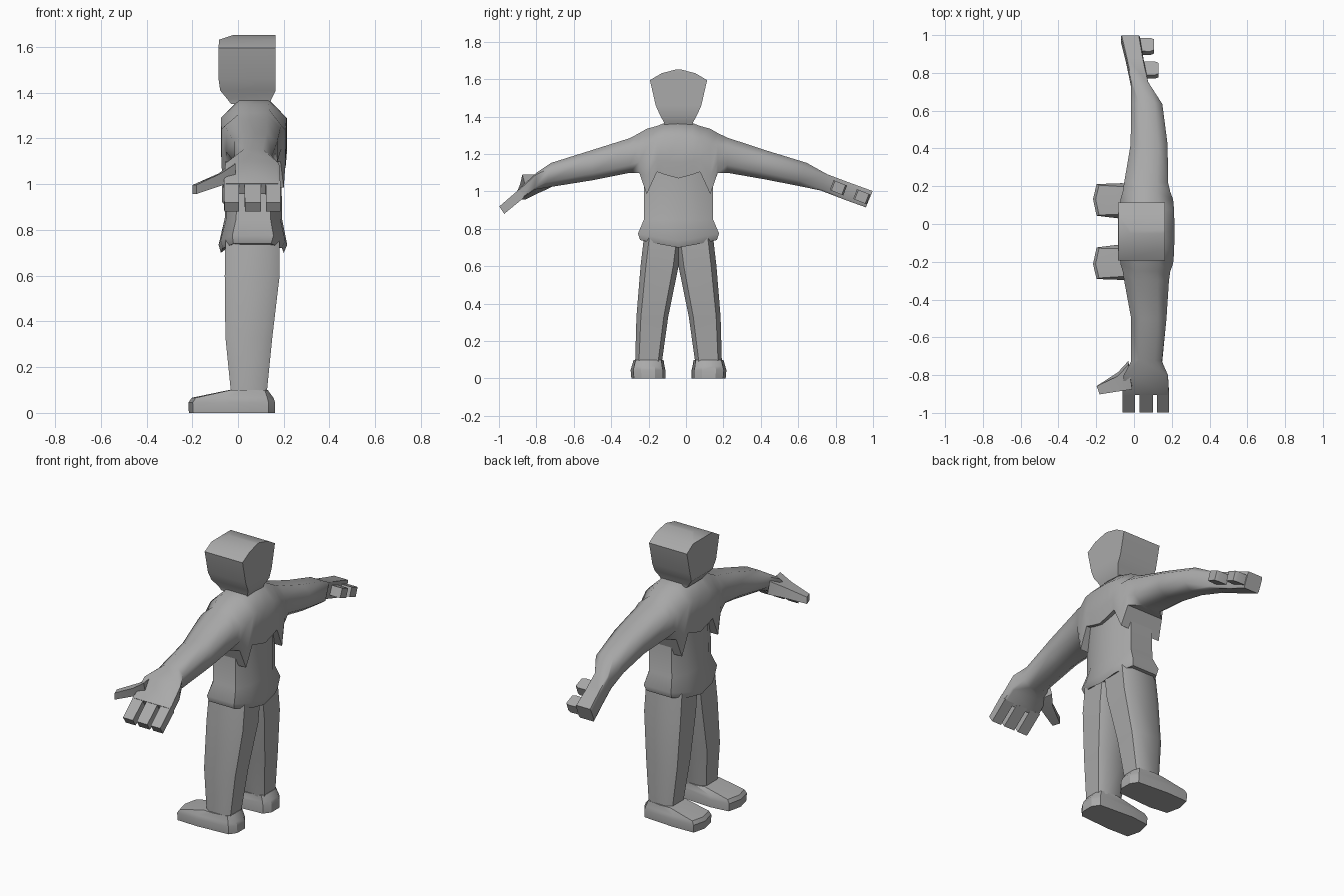
import bpy, bmesh, math
from mathutils import Vector as V

if "Cube" in bpy.data.objects:
    bpy.data.objects.remove(bpy.data.objects["Cube"])

MID = -0.04                                   # body centre line in y
RECT = [(1, 1), (-1, 1), (-1, -1), (1, -1)]
LIMB = [(1, .55), (.5, 1), (-.5, 1), (-1, .55), (-1, -.55), (-.5, -1), (.5, -1), (1, -.55)]
LEG = [(1, .72), (.6, 1), (-.6, 1), (-1, .72), (-1, -.72), (-.6, -1), (.6, -1), (1, -.72)]
HAND = [(1, .8), (.9, 1), (-.9, 1), (-1, .8), (-1, -.8), (-.9, -1), (.9, -1), (1, -.8)]
CHEST = [(1, .45), (.45, 1), (-.45, 1), (-1, .45), (-1, -.45), (-.95, -1), (.95, -1), (1, -.45)]
BODY = [(1, 0), (.94, .55), (.6, 1), (-.6, 1), (-.94, .55),
        (-1, 0), (-.94, -.55), (-.6, -1), (.6, -1), (.94, -.55)]
SHOE = [(1, .4), (.85, .85), (-.2, 1), (-.9, .95), (-1, .1), (-.9, -.85), (-.3, -1), (.85, -.85), (1, -.4)]

grey = bpy.data.materials.new("grey")
grey.diffuse_color = (.4, .4, .4, 1)
grey.use_nodes = True
grey.node_tree.nodes["Principled BSDF"].inputs["Base Color"].default_value = grey.diffuse_color


def loft(name, rings, angle=40):
    """Skin a list of point rings, capped at both ends."""
    bm = bmesh.new()
    rows = [[bm.verts.new(p) for p in r] for r in rings]
    n = len(rows[0])
    for a, b in zip(rows, rows[1:]):
        for i in range(n):
            j = (i + 1) % n
            bm.faces.new((a[i], a[j], b[j], b[i]))
    bm.faces.new(rows[0])
    bm.faces.new(rows[-1])
    bmesh.ops.recalc_face_normals(bm, faces=bm.faces)
    me = bpy.data.meshes.new(name)
    bm.to_mesh(me)
    bm.free()
    me.materials.append(grey)
    ob = bpy.data.objects.new(name, me)
    bpy.context.collection.objects.link(ob)
    bpy.context.view_layer.objects.active = ob
    ob.select_set(True)
    bpy.ops.object.shade_smooth_by_angle(angle=math.radians(angle))
    ob.select_set(False)
    return ob


def ring(c, u, v, shape):
    return [V(c) + V(u) * a + V(v) * b for a, b in shape]


def level(z, x0, x1, y0, y1, shape, drops=None):
    """Horizontal ring; drops lowers points by their |v| value."""
    r = ring(((x0 + x1) / 2, (y0 + y1) / 2, z), ((x1 - x0) / 2, 0, 0), (0, (y1 - y0) / 2, 0), shape)
    if drops:
        for p, (a, b) in zip(r, shape):
            p.z -= drops.get(abs(b), 0)
    return r


def limb(top, bot, x0, x1, shape):
    """Arm cross-section between a top and a bottom (y, z) point."""
    t, b = V((0, *top)), V((0, *bot))
    return ring((t + b) / 2 + V(((x0 + x1) / 2, 0, 0)), ((x1 - x0) / 2, 0, 0), (t - b) / 2, shape)


def body(name, rows, shape=BODY, angle=40):
    return loft(name, [level(z, x0, x1, MID - w, MID + w, shape, *d) for z, x0, x1, w, *d in rows], angle)


# Head with a low ridged top
body("head", [(1.35, -.03, .14, .075), (1.37, -.045, .145, .078), (1.41, -.078, .165, .10),
              (1.46, -.085, .165, .122), (1.595, -.085, .165, .153),
              (1.632, -.083, .165, .09), (1.653, -.02, .163, .01)], RECT, 28)

# Shirt with a flared pointed hem
vee = {0: .04, .55: .02, 1: 0}
body("shirt", [(1.14, -.05, .19, .185), (.85, -.058, .192, .185), (.775, -.085, .215, .217, vee),
               (.74, -.075, .20, .205, vee)], angle=45)

# Legs and shoes
for side, s in (("right", -1), ("left", 1)):
    def pair(name, rows, shape, angle):
        loft(side + name, [level(z, x0, x1, MID + s * a, MID + s * b, shape)
                           for z, x0, x1, a, b in rows], angle)
    pair("_leg", [(.755, -.055, .182, -.02, .185), (.6, -.058, .182, 0, .203),
                  (.33, -.055, .15, .055, .225), (.08, -.03, .125, .09, .232)], LEG, 50)
    pair("_shoe", [(0, -.215, .162, .07, .252), (.045, -.217, .162, .07, .256),
                   (.066, -.203, .155, .075, .25), (.1, -.04, .13, .08, .24)], SHOE, 30)

# Jacket: one skin from right palm across the chest to left hand, zigzag below
def chest(y, top, bot, x0, x1):
    return limb((y, top), (y, bot), x0, x1, CHEST)

half = [(.245, 1.312, 1.10, -.06, .192), (.17, 1.335, .985, -.072, .207),
        (.115, 1.35, 1.105, -.075, .212), (.075, 1.366, 1.09, -.075, .213)]
right = [limb(*a) for a in [
    ((-.905, 1.003), (-.88, .957), -.062, .185, HAND), ((-.80, 1.10), (-.81, 1.01), -.055, .18, HAND),
    ((-.72, 1.153), (-.75, 1.02), -.015, .148, LIMB), ((-.5, 1.222), (-.5, 1.06), -.015, .172, LIMB),
    ((-.3, 1.285), (-.3, 1.10), -.052, .185, LIMB)]]
left = [limb(*a) for a in [
    ((.22, 1.288), (.22, 1.10), -.052, .18, LIMB), ((.42, 1.222), (.42, 1.065), -.018, .178, LIMB),
    ((.645, 1.153), (.60, 1.03), -.015, .15, LIMB), ((.755, 1.092), (.72, 1.005), -.015, .075, HAND),
    ((.88, 1.045), (.85, .955), -.042, .05, HAND), ((.998, 1.002), (.962, .915), -.07, .03, HAND)]]
loft("jacket_and_arms", right
     + [chest(MID - (.21 if d > .2 else d), *r) for d, *r in half]
     + [chest(MID, 1.37, 1.07, -.075, .215)]
     + [chest(MID + (.21 if d > .2 else d), *r) for d, *r in reversed(half)] + left, 55)

# Right hand fingers and thumb
for x0, x1 in ((-.06, .005), (.03, .1), (.123, .185)):
    loft("right_finger", [limb((-.89, 1.013), (-.865, .968), x0 - .002, x1, RECT),
                          limb((-.998, .92), (-.972, .88), x0, x1, RECT)])
loft("right_thumb", [ring((-.02, -.80, 1.055), (.01, -.065, 0), (0, -.01, .035), RECT),
                     ring((-.08, -.835, 1.02), (.005, -.04, 0), (0, -.01, .027), RECT),
                     ring((-.19, -.88, .977), (.008, -.022, 0), (0, 0, .02), RECT)])

# Left hand fingers, pointing back
for y, z, x in ((.815, 1.02, .13), (.94, .972, .105)):
    loft("left_finger", [ring((px, y, z), (0, r, -.4 * r), (0, .01, .026), RECT)
                         for px, r in ((0, .034), (x - .02, .036), (x, .028))])
